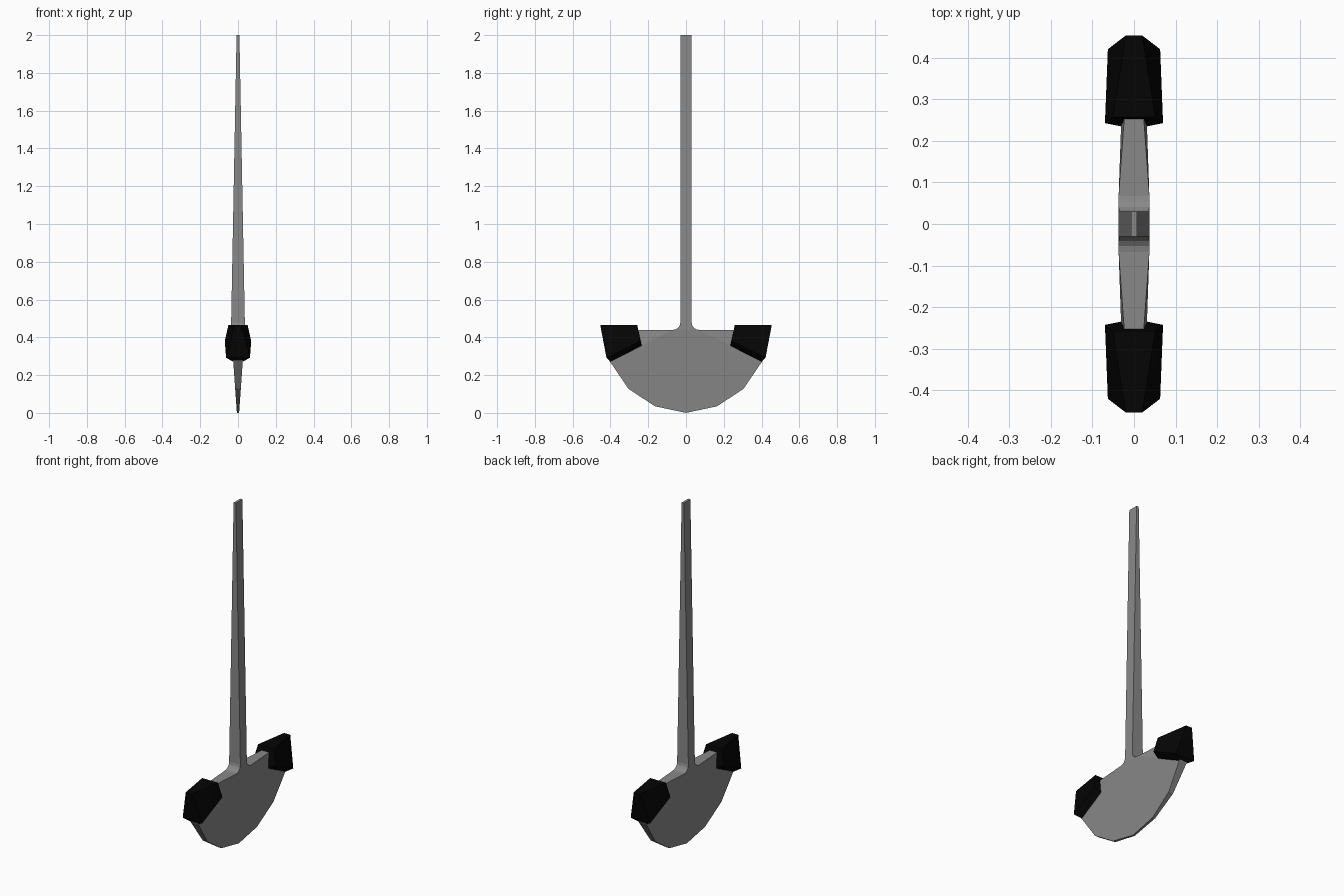
import bpy, bmesh, math

if "Cube" in bpy.data.objects:
    bpy.data.objects.remove(bpy.data.objects["Cube"])


def finish(bm, name, material):
    bmesh.ops.recalc_face_normals(bm, faces=bm.faces)
    mesh = bpy.data.meshes.new(name)
    bm.to_mesh(mesh)
    bm.free()
    obj = bpy.data.objects.new(name, mesh)
    bpy.context.collection.objects.link(obj)
    mesh.materials.append(material)
    return obj


def make_material(name, value):
    mat = bpy.data.materials.new(name)
    mat.diffuse_color = (value, value, value, 1)
    mat.use_nodes = True
    mat.node_tree.nodes["Principled BSDF"].inputs["Base Color"].default_value = mat.diffuse_color
    return mat


black = make_material("black", 0.0015)
dark_grey = make_material("dark_grey", 0.25)

# Half-thickness: widest at the shoulder, tapering to the rim and handle end
SHOULDER = 0.44


def half_thickness(z):
    if z <= SHOULDER:
        return 0.006 + 0.0705 * z
    return 0.037 - (z - SHOULDER) * 0.0189


# Blade and handle: half outline from the bottom of the rim to the handle end
rim = [(0.165, 0.035), (0.305, 0.128), (0.405, 0.275)]
tip = (0.44, SHOULDER)
fillet = [(0.068 - 0.038 * math.sin(a), SHOULDER + 0.038 * (1 - math.cos(a)))
          for a in (math.pi / 2 * i / 4 for i in range(5))]
half = rim + [tip] + fillet + [(0.03, 2.0)]
outline = [(0.0, 0.0)] + half + [(-y, z) for y, z in reversed(half)]
n, tip_i, shoulder_i = len(outline), 4, 5

bm = bmesh.new()
sides = []
for sx in (1, -1):
    v = []
    for y, z in outline:
        w = 0.010 if (abs(y), z) == tip else half_thickness(z)
        v.append(bm.verts.new((sx * w, y, z)))
    sides.append(v)
    # lower blade, handle, and the thinning corner on each end
    bm.faces.new(v[0:tip_i] + [v[shoulder_i], v[n - shoulder_i]] + v[n - tip_i + 1:n])
    bm.faces.new(v[shoulder_i:n - shoulder_i + 1])
    bm.faces.new(v[tip_i - 1:shoulder_i + 1])
    bm.faces.new(v[n - shoulder_i:n - tip_i + 2])
a, b = sides
for i in range(n):
    j = (i + 1) % n
    bm.faces.new((a[i], a[j], b[j], b[i]))

# The fillet's lower end reaches from the shoulder flat; fillet starts at y 0.068
finish(bm, "blade_and_handle", dark_grey)

# Faceted black end caps: (half width, y, z)
cap_points = [
    (0.027, 0.400, 0.272), (0.030, 0.235, 0.355),   # bottom ridge
    (0.063, 0.421, 0.292), (0.070, 0.243, 0.380),   # widest line
    (0.020, 0.454, 0.465), (0.051, 0.258, 0.465),   # top, narrowing outwards
]
for sy, name in ((1, "end_cap_back"), (-1, "end_cap_front")):
    bm = bmesh.new()
    for w, y, z in cap_points:
        for sx in (1, -1):
            bm.verts.new((sx * w, sy * y, z))
    bmesh.ops.convex_hull(bm, input=bm.verts)
    finish(bm, name, black)
